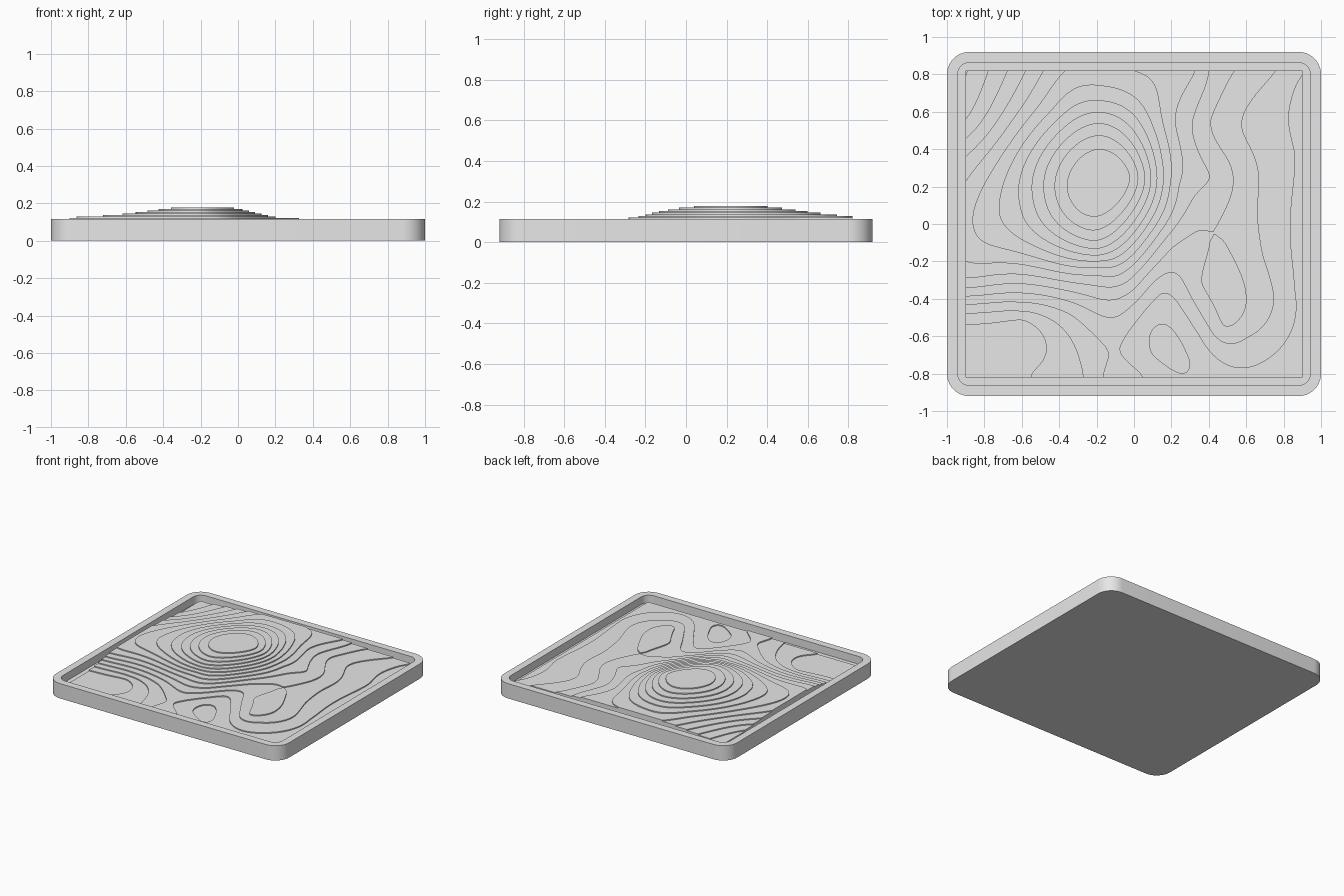
import bpy, bmesh, math

cube = bpy.data.objects.get("Cube")
if cube:
    bpy.data.objects.remove(cube, do_unlink=True)

grey = bpy.data.materials.new("plain grey")
grey.use_nodes = True
grey.diffuse_color = (0.8, 0.8, 0.8, 1)
grey.node_tree.nodes["Principled BSDF"].inputs["Base Color"].default_value = (0.8, 0.8, 0.8, 1)

FLOOR, RIM = 0.055, 0.115
STEP, LOWEST = 0.0082, 0.0714
HALF_X, HALF_Y = 0.9, 0.82


def add_object(name, bm):
    mesh = bpy.data.meshes.new(name)
    bm.to_mesh(mesh)
    bm.free()
    mesh.materials.append(grey)
    obj = bpy.data.objects.new(name, mesh)
    bpy.context.scene.collection.objects.link(obj)
    return obj


def rounded_ring(bm, half_x, half_y, radius, z, steps=10):
    """Loop of vertices around a rounded rectangle, counter-clockwise."""
    ring = []
    for corner, (sx, sy) in enumerate([(1, 1), (-1, 1), (-1, -1), (1, -1)]):
        for i in range(steps + 1):
            a = (corner + i / steps) * math.pi / 2
            ring.append(bm.verts.new((sx * (half_x - radius) + radius * math.cos(a),
                                      sy * (half_y - radius) + radius * math.sin(a), z)))
    return ring


# Tray: solid base with a raised rim and rounded corners
bm = bmesh.new()
rings = [rounded_ring(bm, 1, 0.92, 0.12, 0),
         rounded_ring(bm, 1, 0.92, 0.12, RIM),
         rounded_ring(bm, 0.943, 0.863, 0.065, RIM),
         rounded_ring(bm, 0.943, 0.863, 0.065, FLOOR)]
for low, high in zip(rings, rings[1:]):
    for i in range(len(low)):
        j = (i + 1) % len(low)
        bm.faces.new((low[i], low[j], high[j], high[i]))
bm.faces.new(rings[0][::-1])
bm.faces.new(rings[-1])
tray = add_object("tray", bm)
bpy.context.view_layer.objects.active = tray
tray.select_set(True)
bpy.ops.object.shade_smooth_by_angle(angle=math.radians(30))

# Landscape guides: contour level -> a few points it passes through
hill = {
    13: [(-.2, .4), (-.02, .25), (-.2, .04), (-.36, .2)],
    11: [(-.18, .54), (.06, .25), (-.2, -.09), (-.48, .15)],
    9: [(-.17, .66), (.12, .3), (-.2, -.17), (-.61, .1)],
    8: [(-.17, .74), (.15, .35), (-.72, .05), (-.45, .6)],
    7: [(0, .82), (.19, .4), (-.2, -.23), (-.85, .1), (-.37, .82)],
    6: [(.33, .82), (.22, .55), (.24, .2), (-.1, -.28)],
    5: [(.4, .82), (.33, .6), (.41, .25), (-.9, -.29), (-.9, .36), (-.58, .82)],
}
lowland = {
    4: [(.54, .82), (.41, .55), (.53, .2), (.49, -.1), (.6, -.38), (.48, -.55),
        (.36, -.32), (.4, -.1), (.33, -.04), (.2, -.13), (0, -.35), (-.6, -.32)],
    3: [(.76, .82), (.58, .5), (.66, .1), (.69, -.17), (.75, -.4), (.6, -.61),
        (.4, -.55), (.16, -.27), (-.1, -.5), (-.6, -.37), (-.78, .82), (-.9, .56)],
    2: [(.04, -.8), (.03, -.5), (.15, -.37), (.35, -.6), (.6, -.77), (-.17, -.82),
        (-.35, -.48), (-.6, -.42), (.86, .38), (.86, -.35), (.87, .75)],
    1: [(.1, -.56), (.2, -.56), (.3, -.74), (.1, -.7), (-.27, -.82), (-.6, -.47), (-.9, -.48)],
    0: [(-.9, -.54), (-.6, -.51), (-.47, -.65), (-.55, -.8)],
}
guides = [(x, y, level) for group in (hill, lowland)
          for level, points in group.items() for x, y in points]


def kernel(dx, dy):
    d = dx * dx + dy * dy
    return d * math.log(d) if d > 1e-12 else 0.0


def solve(matrix):
    """Gauss-Jordan elimination on an augmented matrix."""
    n = len(matrix)
    for c in range(n):
        p = max(range(c, n), key=lambda r: abs(matrix[r][c]))
        matrix[c], matrix[p] = matrix[p], matrix[c]
        pivot = matrix[c]
        for r in range(n):
            if r != c and matrix[r][c]:
                f = matrix[r][c] / pivot[c]
                matrix[r] = [a - f * b for a, b in zip(matrix[r], pivot)]
    return [matrix[i][n] / matrix[i][i] for i in range(n)]


# Smooth thin-plate surface through the guides
rows = []
for i, (x, y, level) in enumerate(guides):
    row = [kernel(x - u, y - v) for u, v, _ in guides]
    row[i] += 0.002
    rows.append(row + [1, x, y, level])
for k in range(3):
    rows.append([(1, u, v)[k] for u, v, _ in guides] + [0] * 4)
weights = solve(rows)


def height(x, y):
    bend = sum(w * kernel(x - u, y - v) for w, (u, v, _) in zip(weights, guides))
    a, b, c = weights[-3:]
    return bend + a + b * x + c * y


# Landscape sheet, cut along every contour
sheet = bmesh.new()
bmesh.ops.create_grid(sheet, x_segments=110, y_segments=100, size=1)
for v in sheet.verts:
    v.co.x *= HALF_X
    v.co.y *= HALF_Y
    v.co.z = height(v.co.x, v.co.y)
bmesh.ops.triangulate(sheet, faces=sheet.faces[:])
for level in range(14):
    bmesh.ops.bisect_plane(sheet, geom=sheet.verts[:] + sheet.edges[:] + sheet.faces[:],
                           dist=1e-5, plane_co=(0, 0, level), plane_no=(0, 0, 1))

# Terraces: flat tops per band, joined by upright risers
bm = bmesh.new()
cache = {}


def terrace_vert(v, band):
    key = (v, band)
    if key not in cache:
        z = FLOOR if band is None else LOWEST + band * STEP
        cache[key] = bm.verts.new((v.co.x, v.co.y, z))
    return cache[key]


bands = {}
for f in sheet.faces:
    middle = sum(v.co.z for v in f.verts) / len(f.verts)
    bands[f] = min(13, max(-1, math.floor(middle)))
for f, band in bands.items():
    bm.faces.new([terrace_vert(v, band) for v in f.verts])
    for loop in f.loops:
        others = [g for g in loop.edge.link_faces if g != f]
        below = bands[others[0]] if others else None
        if below is None or below < band:
            a, b = loop.vert, loop.link_loop_next.vert
            bm.faces.new((terrace_vert(b, band), terrace_vert(a, band),
                          terrace_vert(a, below), terrace_vert(b, below)))
sheet.free()
add_object("terraced_landscape", bm)
